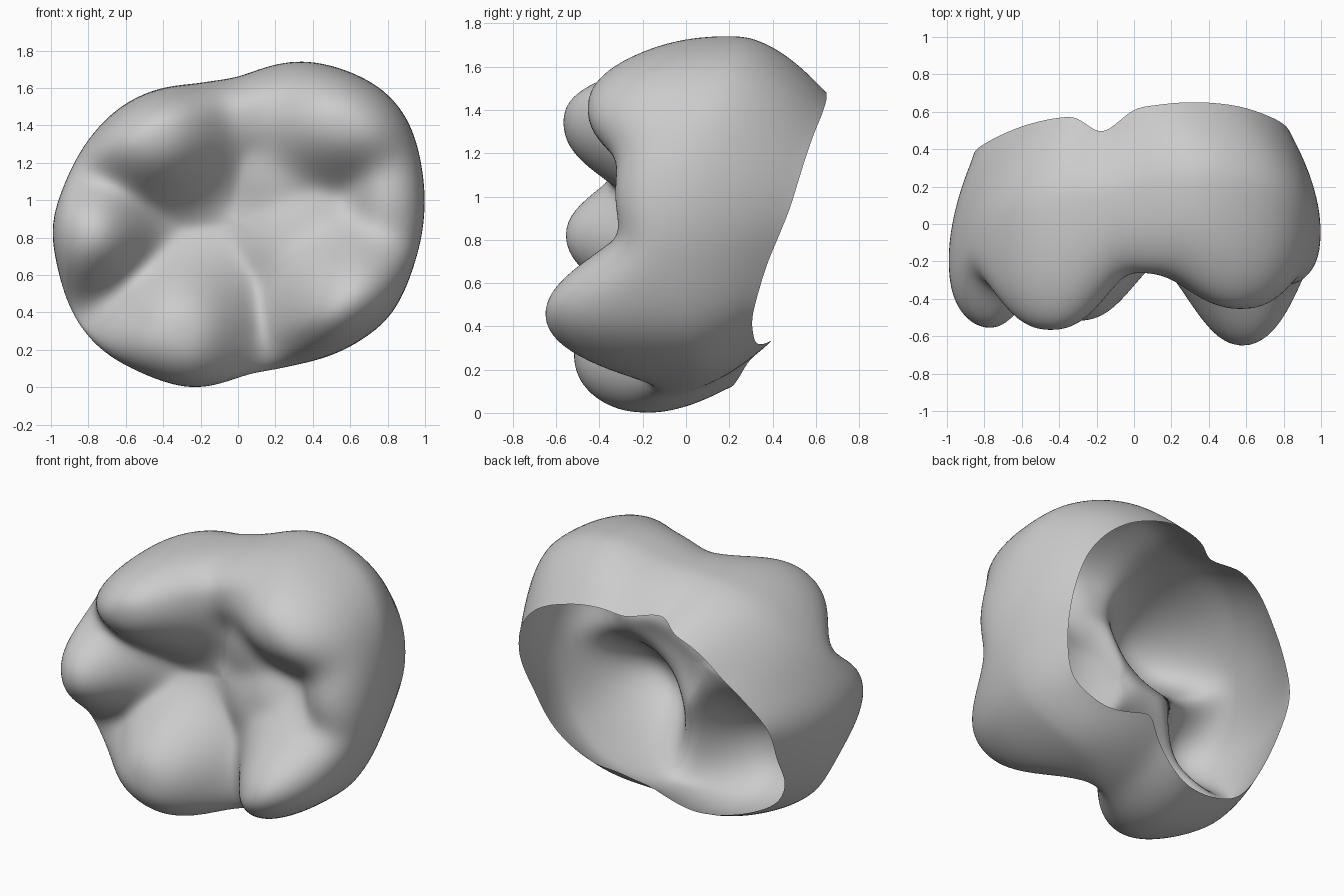
import bpy, bmesh, math

if "Cube" in bpy.data.objects:
    bpy.data.objects.remove(bpy.data.objects["Cube"])

CX, CZ = 0.0, 0.88      # axis of the crown in the front view
N = 180                 # segments around
SHOULDER = 0.74         # where the chewing face turns into the side wall

# outline x, z | depth of widest point | rim size ratio | rim depth
WALL = [
    (1.00, 0.95, -0.05, 0.84, 0.48),
    (0.98, 1.20, 0.00, 0.81, 0.54),
    (0.92, 1.42, 0.08, 0.75, 0.59),
    (0.80, 1.58, 0.15, 0.71, 0.63),
    (0.60, 1.69, 0.20, 0.69, 0.65),
    (0.34, 1.75, 0.24, 0.69, 0.65),
    (0.00, 1.65, 0.18, 0.74, 0.62),
    (-0.22, 1.62, 0.12, 0.79, 0.47),
    (-0.42, 1.60, 0.10, 0.74, 0.58),
    (-0.62, 1.51, 0.05, 0.74, 0.56),
    (-0.82, 1.30, -0.05, 0.74, 0.52),
    (-0.93, 1.08, -0.15, 0.80, 0.46),
    (-1.00, 0.87, -0.20, 0.86, 0.39),
    (-0.96, 0.62, -0.18, 0.88, 0.30),
    (-0.89, 0.40, -0.18, 0.92, 0.16),
    (-0.76, 0.22, -0.18, 0.94, 0.10),
    (-0.50, 0.07, -0.18, 0.91, 0.15),
    (-0.24, -0.01, -0.18, 0.86, 0.21),
    (0.06, 0.08, -0.12, 0.79, 0.29),
    (0.30, 0.12, -0.02, 0.70, 0.41),
    (0.58, 0.205, 0.02, 0.83, 0.32),
    (0.82, 0.38, -0.05, 0.88, 0.30),
    (0.94, 0.65, -0.08, 0.86, 0.37),
]

# cusps and ridges: x, z, height above the fossa, width x, width z
FOSSA = 0.09
CUSPS = [
    (-0.46, 1.36, 0.48, 0.41, 0.36),
    (-0.81, 0.82, 0.48, 0.33, 0.31),
    (-0.31, 0.28, 0.43, 0.38, 0.39),
    (0.63, 0.39, 0.58, 0.41, 0.43),
    (0.61, 1.42, 0.37, 0.48, 0.32),
    (0.88, 1.02, 0.27, 0.28, 0.42),
    (0.08, 1.48, 0.17, 0.30, 0.26),
    (0.34, 0.78, 0.15, 0.32, 0.32),
    (0.22, 1.18, 0.12, 0.24, 0.30),
]


def face_depth(x, z):
    total = 0
    for cx, cz, h, wx, wz in CUSPS:
        q = ((x - cx) / wx) ** 2 + ((z - cz) / wz) ** 2
        total += (h * math.exp(-q ** 1.35)) ** 4
    return -(FOSSA + total ** 0.25)


def sample_wall():
    """Even angular samples of (radius, widest depth, rim ratio, rim depth)."""
    keys = []
    for x, z, ye, ratio, yr in WALL:
        a = math.atan2(z - CZ, x - CX) % math.tau
        keys.append((a, (math.hypot(x - CX, z - CZ), ye, ratio, yr)))
    keys.sort()
    keys = [(keys[-1][0] - math.tau, keys[-1][1])] + keys + [(keys[0][0] + math.tau, keys[0][1])]
    rows = []
    for i in range(N):
        a = math.tau * i / N
        for (a0, v0), (a1, v1) in zip(keys, keys[1:]):
            if a0 <= a <= a1:
                t = (a - a0) / (a1 - a0)
                rows.append([p + (q - p) * t for p, q in zip(v0, v1)])
                break
    for _ in range(7):  # round off the corners of the outline
        rows = [[(rows[i - 1][k] + 2 * rows[i][k] + rows[(i + 1) % N][k]) / 4
                 for k in range(4)] for i in range(N)]
    return rows


def profile(i, row):
    """One spoke: chewing face, rounded shoulder, then wall to the open rim."""
    R, ye, ratio, yr = row
    a = math.tau * i / N
    c, s = math.cos(a), math.sin(a)

    def at(r, y):
        return (CX + r * c, y, CZ + r * s)

    pts = []
    for k in range(1, 31):
        r = R * SHOULDER * k / 30
        pts.append(at(r, face_depth(CX + r * c, CZ + r * s)))
    for k in range(1, 21):
        ph = math.pi / 2 * k / 20
        r = R * (SHOULDER + (1 - SHOULDER) * math.sin(ph) ** 0.95)
        # the cusp height eases to a constant past the shoulder
        rf = R * (SHOULDER + 0.12 * math.sin(ph))
        f = face_depth(CX + rf * c, CZ + rf * s)
        pts.append(at(r, ye - (ye - f) * max(math.cos(ph), 0) ** 0.8))
    for k in range(1, 19):
        u = k / 18
        pts.append(at(R * (1 - (1 - ratio) * u ** 1.8), ye + (yr - ye) * u))
    return pts


# open crown shell
bm = bmesh.new()
centre = bm.verts.new((CX, face_depth(CX, CZ), CZ))
spokes = [[bm.verts.new(p) for p in profile(i, row)]
          for i, row in enumerate(sample_wall())]
for i in range(N):
    a, b = spokes[i], spokes[(i + 1) % N]
    bm.faces.new((centre, a[0], b[0]))
    for k in range(len(a) - 1):
        bm.faces.new((a[k], a[k + 1], b[k + 1], b[k]))

# soften the grooves, leaving the rim in place
inner = [v for v in bm.verts if not v.is_boundary]
for _ in range(10):
    bmesh.ops.smooth_vert(bm, verts=inner, factor=0.5,
                          use_axis_x=True, use_axis_y=True, use_axis_z=True)
bm.normal_update()
if centre.normal.y > 0:
    bmesh.ops.reverse_faces(bm, faces=bm.faces[:])

mesh = bpy.data.meshes.new("molar_crown")
bm.to_mesh(mesh)
bm.free()
for p in mesh.polygons:
    p.use_smooth = True
crown = bpy.data.objects.new("molar_crown", mesh)
bpy.context.collection.objects.link(crown)
